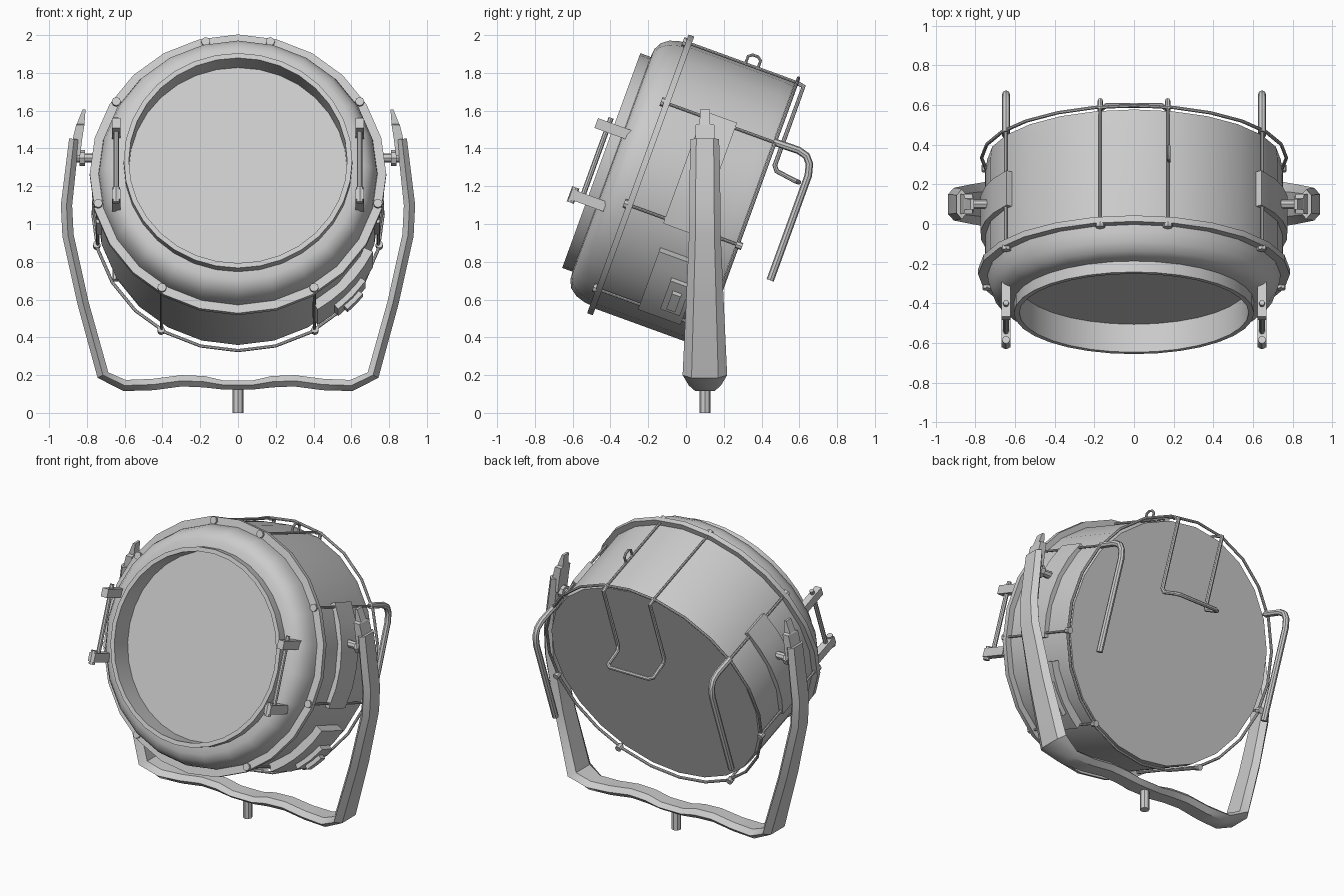
import bpy, bmesh, math
from mathutils import Matrix, Vector

if "Cube" in bpy.data.objects:
    bpy.data.objects.remove(bpy.data.objects["Cube"])

grey = bpy.data.materials.new("light_grey")
grey.use_nodes = True
COLOUR = (0.6, 0.6, 0.6, 1)
grey.diffuse_color = COLOUR
grey.node_tree.nodes["Principled BSDF"].inputs["Base Color"].default_value = COLOUR

# Lamp frame: x across, y backwards along the lamp axis, z up in the flange plane
LAMP = Matrix.Translation((0, -0.24, 1.26)) @ Matrix.Rotation(math.radians(-20), 4, 'X')
WORLD = Matrix.Identity(4)


def finish(obj, frame, smooth=True):
    obj.matrix_world = frame
    obj.data.materials.clear()
    obj.data.materials.append(grey)
    bpy.ops.object.select_all(action='DESELECT')
    obj.select_set(True)
    bpy.context.view_layer.objects.active = obj
    if smooth:
        bpy.ops.object.shade_smooth_by_angle(angle=math.radians(35))
    return obj


def loft(name, rings, frame, ends=True, loop=False, smooth=True):
    """Skin a list of point rings, with capped ends or joined into a loop."""
    bm = bmesh.new()
    rows = [[bm.verts.new(p) for p in ring] for ring in rings]
    pairs = list(zip(rows, rows[1:])) + ([(rows[-1], rows[0])] if loop else [])
    for a, b in pairs:
        for i in range(len(a)):
            j = (i + 1) % len(a)
            bm.faces.new((a[i], a[j], b[j], b[i]))
    if ends and not loop:
        bm.faces.new(rows[0])
        bm.faces.new(rows[-1])
    bmesh.ops.recalc_face_normals(bm, faces=bm.faces)
    mesh = bpy.data.meshes.new(name)
    bm.to_mesh(mesh)
    bm.free()
    obj = bpy.data.objects.new(name, mesh)
    bpy.context.collection.objects.link(obj)
    return finish(obj, frame, smooth)


def polar(r, t, deg):
    a = math.radians(deg)
    return Vector((r * math.cos(a), t, r * math.sin(a)))


def lathe(name, profile, sides=24, **kw):
    rings = [[polar(r, t, 360 * i / sides) for i in range(sides)] for r, t in profile]
    return loft(name, rings, LAMP, **kw)


def arc_plate(name, t0, t1, a0, a1, r0, r1, steps=5):
    rings = []
    for i in range(steps + 1):
        a = a0 + (a1 - a0) * i / steps
        rings.append([polar(r0, t0, a), polar(r1, t0, a), polar(r1, t1, a), polar(r0, t1, a)])
    return loft(name, rings, LAMP)


def tube(name, points, radius, frame=LAMP, cyclic=False, sides=2):
    curve = bpy.data.curves.new(name, 'CURVE')
    curve.dimensions = '3D'
    curve.bevel_depth = radius
    curve.bevel_resolution = sides
    curve.use_fill_caps = True
    spline = curve.splines.new('POLY')
    spline.points.add(len(points) - 1)
    for sp, p in zip(spline.points, points):
        sp.co = (*p, 1)
    spline.use_cyclic_u = cyclic
    obj = bpy.data.objects.new(name, curve)
    bpy.context.collection.objects.link(obj)
    bpy.ops.object.select_all(action='DESELECT')
    obj.select_set(True)
    bpy.context.view_layer.objects.active = obj
    bpy.ops.object.convert(target='MESH')
    return finish(bpy.context.object, frame)


def box(name, low, high, frame=LAMP, taper=1.0):
    """Box between two corners; its top is scaled by taper."""
    (x0, y0, z0), (x1, y1, z1) = low, high
    cx, cy = (x0 + x1) / 2, (y0 + y1) / 2
    rings = []
    for z, k in ((z0, 1), (z1, taper)):
        hx, hy = (x1 - x0) / 2 * k, (y1 - y0) / 2 * k
        rings.append([(cx + i * hx, cy + j * hy, z) for i, j in ((-1, -1), (1, -1), (1, 1), (-1, 1))])
    return loft(name, rings, frame, smooth=False)


# Drum, rounded front shell and hollow front rim
lathe("drum", [(0.74, 0.6), (0.748, 0.54), (0.748, 0.0)])
lathe("front_shell", [(0.74, 0.0), (0.735, -0.05), (0.72, -0.1), (0.69, -0.14),
                      (0.65, -0.16), (0.59, -0.165)], ends=False)
lathe("front_rim", [(0.605, -0.14), (0.605, -0.222), (0.578, -0.222), (0.578, -0.06),
                    (0.605, -0.06)], loop=True, sides=32)
lathe("lens", [(0.585, -0.072), (0.585, -0.06)], sides=32)
lathe("flange", [(0.785, -0.016), (0.785, 0.016), (0.7, 0.016), (0.7, -0.016)], loop=True)

# Back wire hoop
tube("back_hoop", [polar(0.768, 0.61, 15 * i) for i in range(24)], 0.009, cyclic=True)

# Flange bolts with tie rods running back to the hoop
for side in (0, 1):
    for angle in (77, 32, -13, -58):
        a = 180 - angle if side else angle
        tube("flange_bolt", [polar(0.76, -0.032, a), polar(0.76, -0.01, a)], 0.024)
        tube("tie_rod", [polar(0.762, 0, a), polar(0.762, 0.62, a)], 0.008)
        if angle in (-13, -58):
            tube("rod_nut", [polar(0.768, 0.6, a), polar(0.768, 0.635, a)], 0.02)

# Wire rest on the back and small loop on top
half = [(0.17, 0.6, 0.742), (0.17, 0.65, 0.735), (0.17, 0.65, 0.29), (0.165, 0.67, 0.265),
        (0.165, 0.78, 0.25), (0.14, 0.8, 0.25)]
tube("back_rest", half + [(-x, y, z) for x, y, z in reversed(half)], 0.013)
tube("top_loop", [(0.175, 0.32, 0.74), (0.175, 0.32, 0.785), (0.175, 0.34, 0.8),
                  (0.175, 0.37, 0.8), (0.175, 0.39, 0.785), (0.175, 0.39, 0.74)], 0.008)

for s in (-1, 1):
    # Rear grab handle, straight down from the upper tie rod
    x = 0.645 * s
    tube("grab_handle", [(x, 0.6, 0.405), (x, 0.74, 0.408), (x, 0.79, 0.395),
                         (x, 0.82, 0.36), (x, 0.835, 0.3), (x, 0.835, -0.29)], 0.02)

    # Front latch: two arms holding an upright bar
    for z in (0.15, -0.25):
        box("latch_arm", (x - 0.022, -0.315, z), (x + 0.022, -0.12, z + 0.055))
    tube("latch_bar", [(x, -0.25, -0.25), (x, -0.25, 0.23)], 0.014)
    tube("latch_pin", [(x, -0.3, -0.265), (x, -0.3, -0.18)], 0.02)

    # Pivot bracket on the drum
    a0, a1 = (-15, 34) if s > 0 else (195, 146)
    arc_plate("pivot_bracket", 0.2, 0.385, a0, a1, 0.74, 0.775)

    # Pivot axle, collar and clamp lever
    tube("pivot_axle", [(0.7 * s, 0.1, 1.35), (0.88 * s, 0.1, 1.35)], 0.024, WORLD)
    tube("pivot_collar", [(0.81 * s, 0.1, 1.35), (0.84 * s, 0.1, 1.35)], 0.042, WORLD)
    lever = [(0.852, 1.36, 0.05, 0.016), (0.85, 1.45, 0.05, 0.025), (0.835, 1.525, 0.05, 0.022),
             (0.833, 1.53, 0.028, 0.02), (0.815, 1.605, 0.026, 0.008)]
    loft("clamp_lever", [[(s * (cx + i * hx), 0.1 + j * hy, z)
                          for i, j in ((-1, -1), (1, -1), (1, 1), (-1, 1))]
                         for cx, z, hy, hx in lever], WORLD, smooth=False)

# Switch box on the left side of the drum
arc_plate("switch_box", 0.23, 0.47, -58, -26, 0.72, 0.795)
arc_plate("switch_frame", 0.34, 0.45, -50, -35, 0.78, 0.825, 2)
arc_plate("switch_lever", 0.37, 0.42, -47, -39, 0.8, 0.85, 2)

# Yoke: x, z, half width, half thickness down one arm to the middle
arm = [(0.868, 1.45, 0.075, 0.026), (0.885, 1.3, 0.08, 0.028), (0.908, 1.1, 0.082, 0.03),
       (0.9, 0.94, 0.084, 0.03), (0.82, 0.58, 0.1, 0.03), (0.715, 0.2, 0.118, 0.032),
       (0.6, 0.145, 0.085, 0.03), (0.45, 0.15, 0.075, 0.03), (0.3, 0.17, 0.07, 0.03),
       (0.18, 0.165, 0.07, 0.03), (0.08, 0.148, 0.075, 0.024)]
path = arm + [(-x, z, w, h) for x, z, w, h in reversed(arm)]
rings = []
for i, (x, z, w, h) in enumerate(path):
    before, after = path[max(i - 1, 0)], path[min(i + 1, len(path) - 1)]
    d = Vector((after[0] - before[0], 0, after[1] - before[1])).normalized()
    n = Vector((-d.z, 0, d.x))
    rings.append([Vector((x, 0.1 + k * w, z)) + n * h * m
                  for m, k in ((1, -0.6), (1, 0.6), (0, 1), (-1, 0.6), (-1, -0.6), (0, -1))])
loft("yoke", rings, WORLD)

# Mounting pin under the yoke
tube("mounting_pin", [(0, 0.1, 0), (0, 0.1, 0.14)], 0.029, WORLD)
